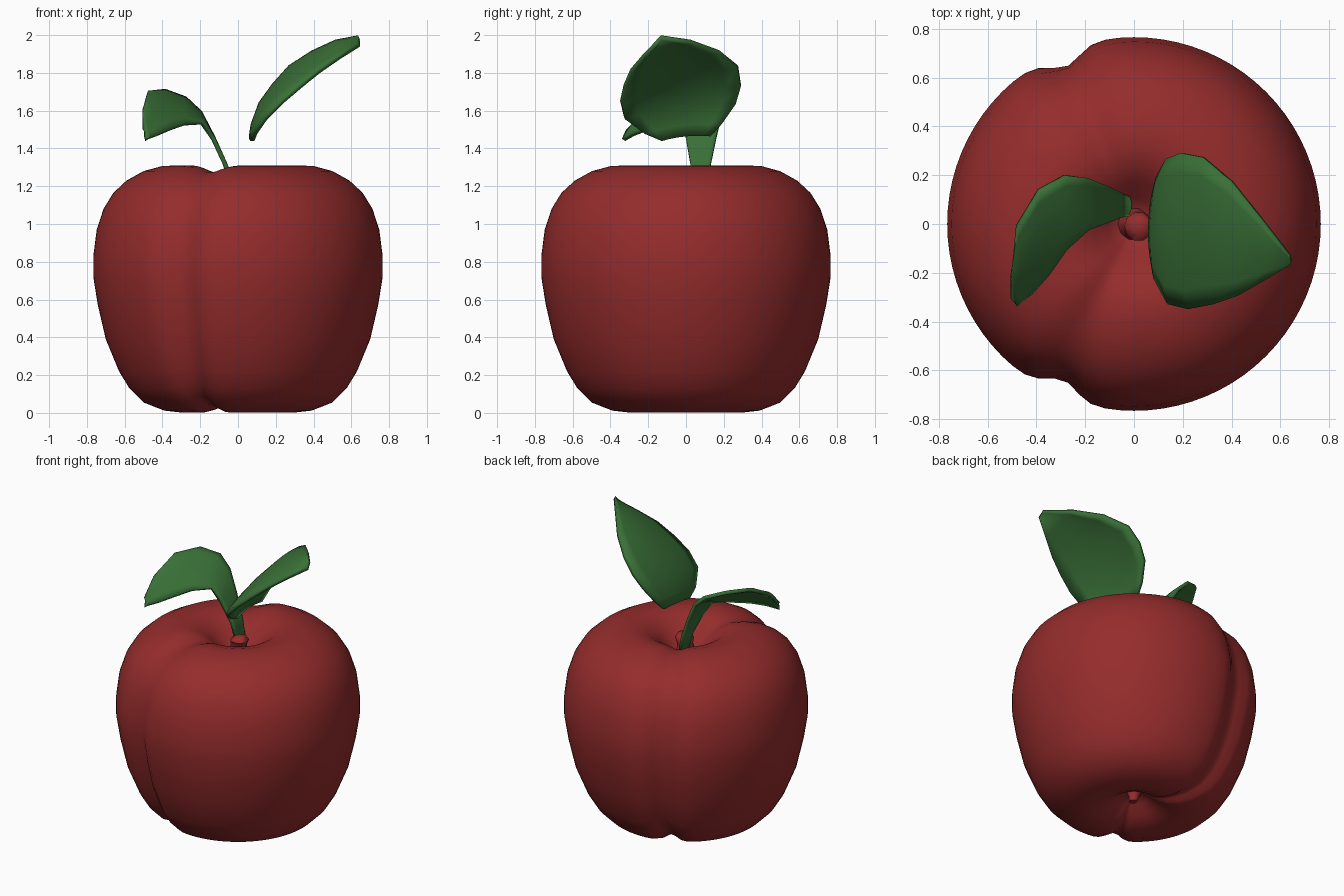
import bpy, bmesh, math
from mathutils import Vector

if "Cube" in bpy.data.objects:
    bpy.data.objects.remove(bpy.data.objects["Cube"])


def material(name, rgb):
    m = bpy.data.materials.new(name)
    m.diffuse_color = (*rgb, 1)
    m.use_nodes = True
    m.node_tree.nodes["Principled BSDF"].inputs["Base Color"].default_value = m.diffuse_color
    return m


RED = material("apple red", (0.30, 0.025, 0.025))
GREEN = material("leaf green", (0.041, 0.16, 0.038))


def finish(name, bm, mat, angle=60):
    bmesh.ops.recalc_face_normals(bm, faces=bm.faces)
    me = bpy.data.meshes.new(name)
    bm.to_mesh(me)
    bm.free()
    ob = bpy.data.objects.new(name, me)
    bpy.context.collection.objects.link(ob)
    me.materials.append(mat)
    bpy.ops.object.select_all(action='DESELECT')
    ob.select_set(True)
    bpy.context.view_layer.objects.active = ob
    bpy.ops.object.shade_smooth_by_angle(angle=math.radians(angle))
    return ob


def bridge(bm, rings, closed=True):
    for a, b in zip(rings, rings[1:]):
        n = len(a)
        for i in range(n if closed else n - 1):
            j = (i + 1) % n
            bm.faces.new((a[i], a[j], b[j], b[i]))


# Fruit body: turned profile with two creases that set off the left lobe
PROFILE = [(0.04, 0.12), (0.09, 0.09), (0.15, 0.045), (0.22, 0.014), (0.30, 0.002),
           (0.39, 0.012), (0.50, 0.055), (0.575, 0.13), (0.63, 0.22), (0.70, 0.39),
           (0.742, 0.57), (0.766, 0.72), (0.766, 0.83), (0.748, 0.97), (0.712, 1.08),
           (0.66, 1.165), (0.59, 1.23), (0.50, 1.28), (0.40, 1.307), (0.32, 1.31),
           (0.24, 1.287), (0.17, 1.235), (0.11, 1.17), (0.05, 1.12)]
CREASES = [math.radians(113), math.radians(246)]
SEG = 80


def crease(t, width):
    total = 0
    for c in CREASES:
        d = (t - c + math.pi) % (2 * math.pi) - math.pi
        total += math.exp(-(d / width) ** 2)
    return total


bm = bmesh.new()
rings = []
for r, z in PROFILE:
    ring = []
    top = min(1, max(0, (z - 0.8) / 0.5))  # creases widen and soften upward
    for i in range(SEG):
        t = 2 * math.pi * i / SEG
        g = crease(t, 0.125 + 0.1 * top)
        rr = r * (1 - (0.085 - 0.035 * top) * g)
        zz = z - (z - 0.65) * 0.055 * g * min(1, r / 0.3)
        ring.append(bm.verts.new((rr * math.cos(t), rr * math.sin(t), zz)))
    rings.append(ring)
bridge(bm, rings)
bm.faces.new(rings[0])
bm.faces.new(rings[-1])
finish("fruit_body", bm, RED)


# Short red stubs in the top and bottom hollows
def stub(name, path):
    bm = bmesh.new()
    rings = []
    for x, y, z, r in path:
        rings.append([bm.verts.new((x + r * math.cos(k * math.pi / 5),
                                    y + r * math.sin(k * math.pi / 5), z))
                      for k in range(10)])
    bridge(bm, rings)
    bm.faces.new(rings[0])
    bm.faces.new(rings[-1])
    finish(name, bm, RED)


stub("top_stub", [(0, 0, 1.08, 0.085), (0, 0, 1.15, 0.06), (0.01, -0.005, 1.20, 0.05),
                  (0.02, -0.01, 1.235, 0.06), (0.03, -0.01, 1.26, 0.035)])
stub("bottom_stub", [(0, 0, 0.14, 0.05), (0, 0, 0.08, 0.03), (0.01, 0, 0.055, 0.025)])


# Leaves: rows of front-edge and back-edge points, arched across and thickened
def leaf(name, rows, arch, cols=8):
    bm = bmesh.new()
    arch = Vector(arch)
    grid = []
    for f, b in rows:
        f, b = Vector(f), Vector(b)
        w = (b - f).length
        line = []
        for k in range(cols + 1):
            u = k / cols
            line.append(bm.verts.new(f.lerp(b, u) + arch * w * 4 * u * (1 - u)))
        grid.append(line)
    bridge(bm, grid, closed=False)
    ob = finish(name, bm, GREEN)
    s = ob.modifiers.new("thickness", 'SOLIDIFY')
    s.thickness = 0.024
    s.offset = 0


leaf("left_leaf", [
    ((-0.02, 0.035, 1.14), (-0.02, 0.11, 1.14)),
    ((-0.065, 0.025, 1.31), (-0.065, 0.13, 1.31)),
    ((-0.13, 0.0, 1.45), (-0.13, 0.16, 1.455)),
    ((-0.19, -0.02, 1.535), (-0.20, 0.19, 1.59)),
    ((-0.28, -0.10, 1.53), (-0.28, 0.20, 1.665)),
    ((-0.35, -0.20, 1.505), (-0.39, 0.14, 1.705)),
    ((-0.42, -0.28, 1.475), (-0.48, -0.01, 1.695)),
    ((-0.47, -0.315, 1.455), (-0.50, -0.18, 1.61)),
    ((-0.485, -0.33, 1.445), (-0.495, -0.30, 1.50)),
], (-0.03, -0.03, 0.07))

leaf("right_leaf", [
    ((0.075, -0.13, 1.44), (0.085, 0.13, 1.465)),
    ((0.09, -0.22, 1.48), (0.10, 0.19, 1.53)),
    ((0.145, -0.325, 1.56), (0.14, 0.265, 1.64)),
    ((0.23, -0.345, 1.645), (0.20, 0.29, 1.73)),
    ((0.33, -0.325, 1.73), (0.28, 0.275, 1.83)),
    ((0.43, -0.29, 1.81), (0.40, 0.175, 1.91)),
    ((0.54, -0.225, 1.885), (0.52, 0.025, 1.965)),
    ((0.645, -0.16, 1.95), (0.64, -0.13, 1.988)),
], (-0.04, 0.0, 0.05))
